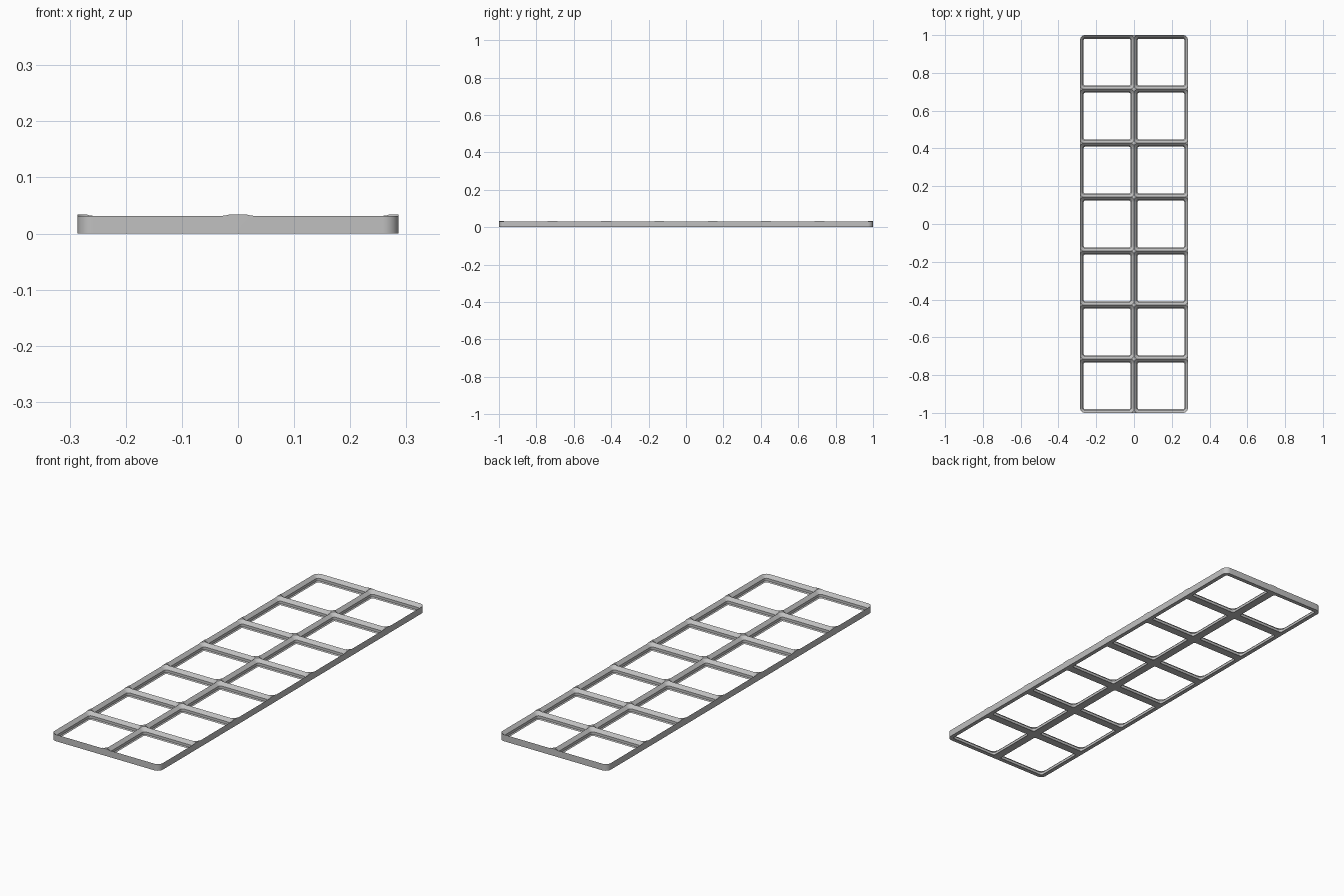
import bpy, bmesh, math

default = bpy.data.objects.get("Cube")
if default:
    bpy.data.objects.remove(default, do_unlink=True)

COLS, ROWS = 2, 7
PITCH = 2.0 / ROWS          # cell size
U = PITCH / 42              # small working unit
RADIUS = 4 * U              # corner radius of the plate and of each socket
HEIGHT = 5 * U


def rounded_loop(bm, cx, cy, half_x, half_y, radius, z, steps=10):
    """Ring of vertices around a rounded rectangle."""
    ring = []
    for quarter, (sx, sy) in enumerate([(1, 1), (-1, 1), (-1, -1), (1, -1)]):
        for i in range(steps + 1):
            a = (quarter + i / steps) * math.pi / 2
            ring.append(bm.verts.new((cx + sx * (half_x - radius) + radius * math.cos(a),
                                      cy + sy * (half_y - radius) + radius * math.sin(a), z)))
    return ring


def loft(bm, rings):
    """Closed solid through a stack of rings."""
    n = len(rings[0])
    bm.faces.new(list(reversed(rings[0])))
    bm.faces.new(rings[-1])
    for low, high in zip(rings, rings[1:]):
        for i in range(n):
            j = (i + 1) % n
            bm.faces.new((low[i], low[j], high[j], high[i]))


def make_object(name, bm):
    mesh = bpy.data.meshes.new(name)
    bm.to_mesh(mesh)
    bm.free()
    obj = bpy.data.objects.new(name, mesh)
    bpy.context.collection.objects.link(obj)
    return obj


# Solid slab with rounded outer corners
bm = bmesh.new()
loft(bm, [rounded_loop(bm, 0, 0, COLS * PITCH / 2, ROWS * PITCH / 2, RADIUS, z)
          for z in (0, HEIGHT)])
plate = make_object("grid_plate", bm)

# Stepped sockets: (inset from cell edge, height), flaring past the cell edge at the top
profile = [(2.85, -1), (2.85, 0), (2.15, 0.7), (2.15, 2.5), (0, 4.65), (-0.7, 5.35)]
bm = bmesh.new()
for col in range(COLS):
    for row in range(ROWS):
        cx = (col - (COLS - 1) / 2) * PITCH
        cy = (row - (ROWS - 1) / 2) * PITCH
        loft(bm, [rounded_loop(bm, cx, cy, PITCH / 2 - inset * U, PITCH / 2 - inset * U,
                               RADIUS - inset * U, z * U) for inset, z in profile])
cutter = make_object("socket_cutter", bm)
cutter.hide_render = True

# Cut the sockets through the slab
cut = plate.modifiers.new("sockets", "BOOLEAN")
cut.operation = "DIFFERENCE"
cut.solver = "EXACT"
cut.use_self = True
cut.object = cutter
bpy.ops.object.select_all(action="DESELECT")
plate.select_set(True)
bpy.context.view_layer.objects.active = plate
bpy.ops.object.modifier_apply(modifier=cut.name)
bpy.data.objects.remove(cutter, do_unlink=True)

# Single grey finish
grey = bpy.data.materials.new("light_grey")
grey.use_nodes = True
colour = (0.53, 0.53, 0.53, 1)
grey.diffuse_color = colour
grey.node_tree.nodes["Principled BSDF"].inputs["Base Color"].default_value = colour
plate.data.materials.clear()
plate.data.materials.append(grey)
bpy.ops.object.shade_smooth_by_angle(angle=math.radians(30))
